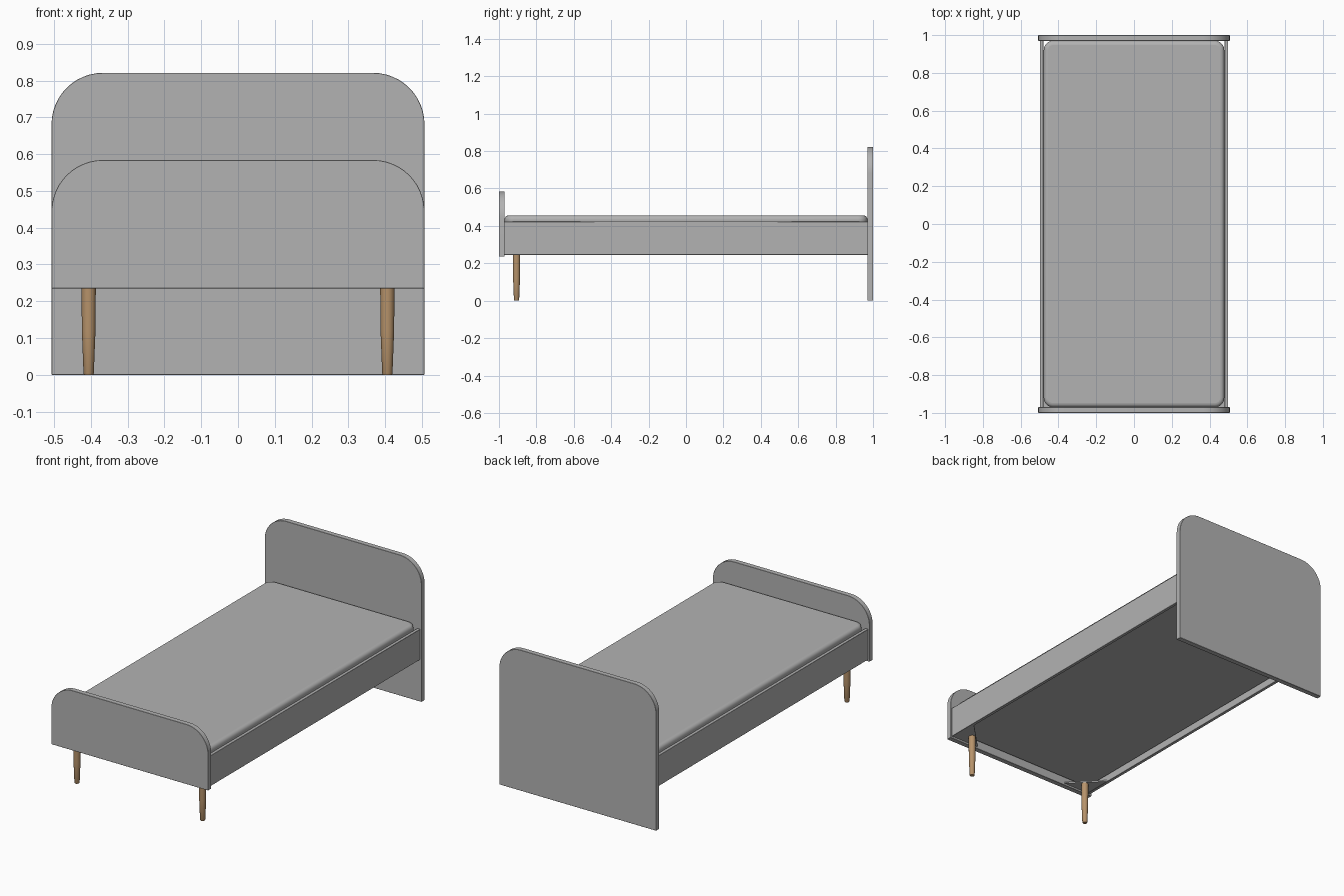
import bpy, bmesh, math

cube = bpy.data.objects.get("Cube")
if cube:
    bpy.data.objects.remove(cube, do_unlink=True)


def material(name, rgb):
    m = bpy.data.materials.new(name)
    m.use_nodes = True
    m.diffuse_color = (*rgb, 1)
    m.node_tree.nodes["Principled BSDF"].inputs["Base Color"].default_value = (*rgb, 1)
    return m


grey = material("soft grey", (0.45, 0.45, 0.45))
wood = material("oak wood", (0.47, 0.29, 0.145))


def finish(name, bm, mat, bevel=0.0, segments=2):
    bmesh.ops.recalc_face_normals(bm, faces=bm.faces)
    mesh = bpy.data.meshes.new(name)
    bm.to_mesh(mesh)
    bm.free()
    mesh.materials.append(mat)
    ob = bpy.data.objects.new(name, mesh)
    bpy.context.collection.objects.link(ob)
    if bevel:
        mod = ob.modifiers.new("soft edges", "BEVEL")
        mod.width = bevel
        mod.segments = segments
        mod.limit_method = "ANGLE"
        mod.angle_limit = math.radians(40)
    bpy.ops.object.select_all(action="DESELECT")
    ob.select_set(True)
    bpy.context.view_layer.objects.active = ob
    bpy.ops.object.shade_smooth_by_angle(angle=math.radians(35))


def extrude_outline(points, offset):
    bm = bmesh.new()
    face = bm.faces.new([bm.verts.new(p) for p in points])
    out = bmesh.ops.extrude_face_region(bm, geom=[face])
    verts = [v for v in out["geom"] if isinstance(v, bmesh.types.BMVert)]
    bmesh.ops.translate(bm, verts=verts, vec=offset)
    return bm


def corner(cx, cy, radius, start, steps=12):
    """Quarter-circle of 2D points, running anticlockwise from start degrees."""
    angles = [math.radians(start + 90 * i / steps) for i in range(steps + 1)]
    return [(cx + radius * math.cos(a), cy + radius * math.sin(a)) for a in angles]


# Head and foot panels with large rounded upper corners
def end_panel(name, y, bottom, top):
    w, r = 0.507, 0.14
    outline = [(-w, bottom), (w, bottom)]
    outline += corner(w - r, top - r, r, 0) + corner(r - w, top - r, r, 90)
    bm = extrude_outline([(x, y, z) for x, z in outline], (0, 0.03, 0))
    finish(name, bm, grey, 0.001, 1)


end_panel("headboard", 0.97, 0.0, 0.821)
end_panel("footboard", -1.0, 0.235, 0.584)

# Mattress with rounded corners and softened edges, sunk between the rails
w, l, r = 0.478, 0.97, 0.05
outline = (corner(w - r, l - r, r, 0, 8) + corner(r - w, l - r, r, 90, 8)
           + corner(r - w, r - l, r, 180, 8) + corner(w - r, r - l, r, 270, 8))
bm = extrude_outline([(x, y, 0.273) for x, y in outline], (0, 0, 0.183))
finish("mattress", bm, grey, 0.022, 5)

for side, s in (("left", 1), ("right", -1)):
    # Side rails
    bm = bmesh.new()
    bmesh.ops.create_cube(bm, size=1)
    bmesh.ops.scale(bm, vec=(0.018, 1.95, 0.178), verts=bm.verts)
    bmesh.ops.translate(bm, vec=(s * 0.489, 0, 0.334), verts=bm.verts)
    finish(side + "_side_rail", bm, grey, 0.001, 1)

    # Triangular corner plates above the legs
    x, y, size = s * 0.482, -0.97, 0.17
    tri = [(x, y, 0.246), (x - s * size, y, 0.246), (x, y + size, 0.246)]
    finish(side + "_corner_plate", extrude_outline(tri, (0, 0, 0.008)), grey)

    # Front legs, straight at the top and narrowing to the foot
    bm = bmesh.new()
    profile = [(0, 0), (0.012, 0), (0.014, 0.004), (0.0185, 0.12), (0.0195, 0.247), (0, 0.247)]
    verts = [bm.verts.new((px, 0, pz)) for px, pz in profile]
    edges = [bm.edges.new(pair) for pair in zip(verts, verts[1:])]
    bmesh.ops.spin(bm, geom=verts + edges, cent=(0, 0, 0), axis=(0, 0, 1),
                   angle=math.tau, steps=24)
    bmesh.ops.remove_doubles(bm, verts=bm.verts, dist=0.0001)
    bmesh.ops.translate(bm, vec=(s * 0.406, -0.906, 0), verts=bm.verts)
    finish(side + "_front_leg", bm, wood)
